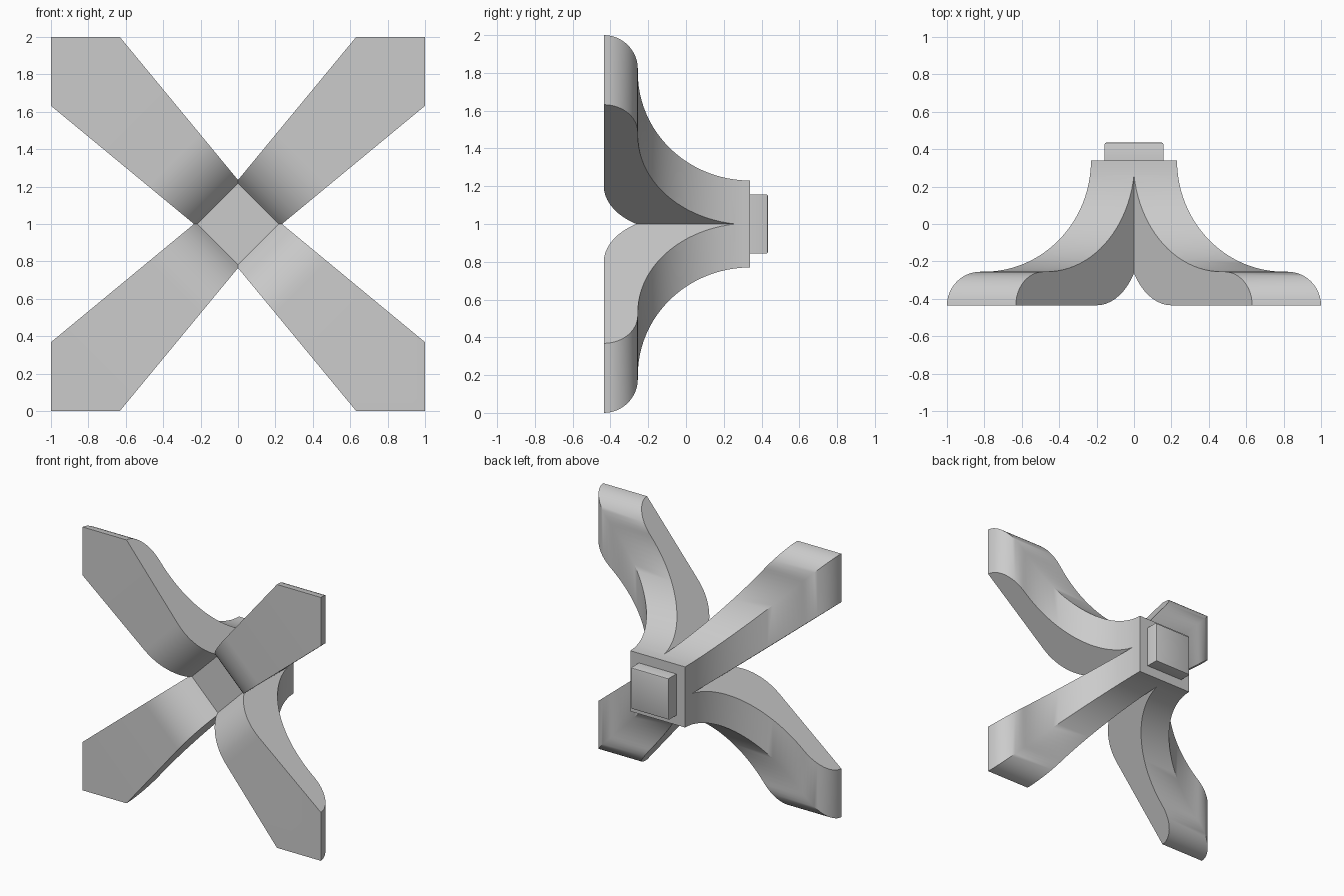
import bpy, bmesh, math

cube = bpy.data.objects.get("Cube")
if cube:
    bpy.data.objects.remove(cube, do_unlink=True)

grey = bpy.data.materials.new("light grey")
grey.use_nodes = True
grey.diffuse_color = (0.6, 0.6, 0.6, 1)
grey.node_tree.nodes["Principled BSDF"].inputs["Base Color"].default_value = (0.6, 0.6, 0.6, 1)

CENTRE = 1.0  # height of the hub axis


def loft(name, rings):
    """Join (outline, y) rings of equal point count into a closed solid."""
    bm = bmesh.new()
    loops = [[bm.verts.new((x, y, z + CENTRE)) for x, z in pts] for pts, y in rings]
    for a, b in zip(loops, loops[1:]):
        for i in range(len(a)):
            j = (i + 1) % len(a)
            bm.faces.new((a[i], a[j], b[j], b[i]))
    bm.faces.new(loops[0])
    bm.faces.new(loops[-1])
    bmesh.ops.recalc_face_normals(bm, faces=bm.faces)
    mesh = bpy.data.meshes.new(name)
    bm.to_mesh(mesh)
    bm.free()
    mesh.materials.append(grey)
    ob = bpy.data.objects.new(name, mesh)
    bpy.context.collection.objects.link(ob)
    return ob


def square(r):
    return [(r, r), (-r, r), (-r, -r), (r, -r)]


def diamond(s):
    return [(s, 0), (0, s), (-s, 0), (0, -s)]


def arc(cx, cy, rx, ry, start, end, steps):
    """Ellipse points as (radius, y), angles in degrees."""
    angles = [math.radians(start + (end - start) * i / steps) for i in range(steps + 1)]
    return [(cx + rx * math.cos(a), cy + ry * math.sin(a)) for a in angles]


def apply_boolean(ob, cutter, operation):
    cutter.hide_render = True
    mod = ob.modifiers.new(operation, "BOOLEAN")
    mod.operation, mod.object, mod.solver = operation, cutter, "EXACT"
    bpy.context.view_layer.objects.active = ob
    bpy.ops.object.modifier_apply(modifier=mod.name)
    bpy.data.objects.remove(cutter, do_unlink=True)


def smooth(ob):
    bpy.ops.object.select_all(action="DESELECT")
    ob.select_set(True)
    bpy.context.view_layer.objects.active = ob
    bpy.ops.object.shade_smooth_by_angle(angle=math.radians(30))


# Flared square body: rounded foot edge, then a concave sweep up to the hub
profile = arc(0.82, -0.435, 0.18, 0.18, 0, 90, 12)
profile += arc(0.80, 0.34, 0.57, 0.595, 270, 180, 24)
legs = loft("crossed_legs", [(square(r), y) for r, y in profile])

# Four-armed outline that trims the body into separate legs
notch, reach = 0.235, 1.2
side = (reach - notch) * 0.826
outline = []
for quarter in range(4):
    c, s = [(1, 0), (0, 1), (-1, 0), (0, -1)][quarter]
    for x, z in [(notch, 0), (reach, side), (reach, reach), (side, reach)]:
        outline.append((c * x - s * z, s * x + c * z))
cross = loft("cross_cutter", [(outline, -0.6), (outline, 0.6)])
apply_boolean(legs, cross, "INTERSECT")

# Arched hollow beneath the hub
arch = arc(0.68, -0.435 + 0.374, 0.374 * math.sqrt(2), 0.374, 270, 209, 10)
hollow = loft("arch_cutter", [(diamond(0.68), -0.6)] + [(diamond(s), y) for s, y in arch])
apply_boolean(legs, hollow, "DIFFERENCE")
smooth(legs)

# Square mounting block on the back of the hub
block = loft("mounting_block", [(square(0.157), 0.33), (square(0.157), 0.425),
                                (square(0.154), 0.432), (square(0.147), 0.435)])
smooth(block)
